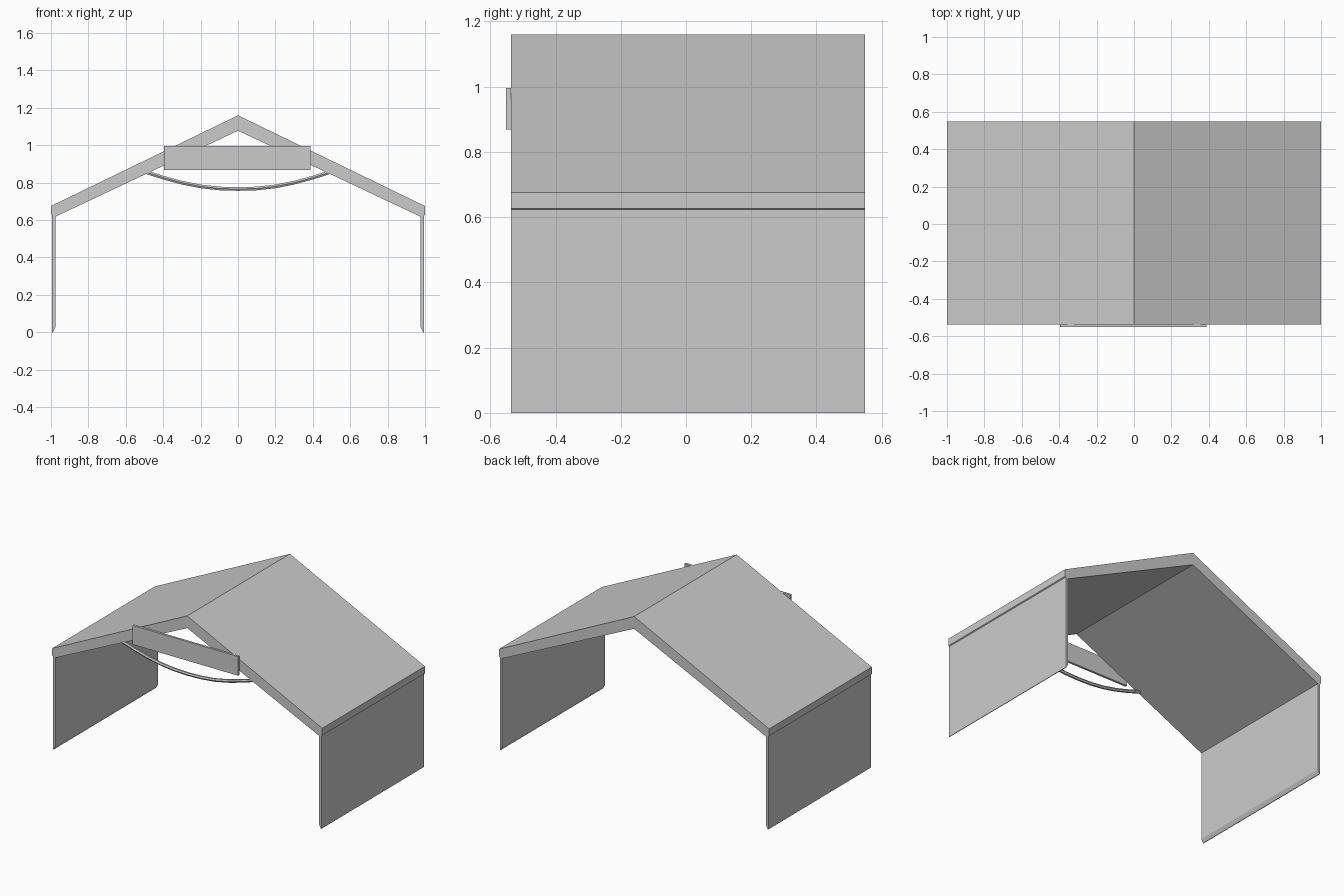
import bpy, bmesh

if "Cube" in bpy.data.objects:
    bpy.data.objects.remove(bpy.data.objects["Cube"])

Y0, Y1 = -0.537, 0.549   # front and back of the shelter


def extrude_profile(name, pts, y0, y1):
    """Solid made by sweeping an XZ outline along y."""
    bm = bmesh.new()
    face = bm.faces.new([bm.verts.new((x, y0, z)) for x, z in pts])
    ext = bmesh.ops.extrude_face_region(bm, geom=[face])
    verts = [v for v in ext["geom"] if isinstance(v, bmesh.types.BMVert)]
    bmesh.ops.translate(bm, verts=verts, vec=(0, y1 - y0, 0))
    bmesh.ops.recalc_face_normals(bm, faces=bm.faces)
    mesh = bpy.data.meshes.new(name)
    bm.to_mesh(mesh)
    bm.free()
    obj = bpy.data.objects.new(name, mesh)
    bpy.context.collection.objects.link(obj)
    return obj


# Gabled roof slab
extrude_profile("roof", [(-1, 0.675), (0, 1.16), (1, 0.675), (1, 0.627),
                         (0.983, 0.615), (0, 1.078), (-0.983, 0.615), (-1, 0.627)], Y0, Y1)

# Thin side walls, inner bottom edge chamfered
for side, s in (("left", -1), ("right", 1)):
    extrude_profile(side + "_wall", [(s * 0.977, 0.63), (s * 0.994, 0.63), (s * 0.994, 0),
                                     (s * 0.99, 0), (s * 0.977, 0.025)], Y0, Y1)

# Flat board on the front gable
extrude_profile("front_board", [(-0.395, 0.868), (0.387, 0.868),
                                (0.387, 0.996), (-0.395, 0.996)], -0.551, Y0 + 0.001)

# Sagging rod under the board
half = [(0.49, 0.856), (0.40, 0.827), (0.30, 0.800), (0.20, 0.780), (0.10, 0.769)]
path = [(-x, z) for x, z in half] + [(0, 0.766)] + half[::-1]
curve = bpy.data.curves.new("sagging_rod", 'CURVE')
curve.dimensions = '3D'
curve.bevel_depth = 0.011
curve.bevel_resolution = 1
curve.use_fill_caps = True
spline = curve.splines.new('POLY')
spline.points.add(len(path) - 1)
for p, (x, z) in zip(spline.points, path):
    p.co = (x, -0.526, z, 1)
rod = bpy.data.objects.new("sagging_rod", curve)
bpy.context.collection.objects.link(rod)
bpy.context.view_layer.objects.active = rod
rod.select_set(True)
bpy.ops.object.convert(target='MESH')
bpy.ops.object.shade_smooth_by_angle()
